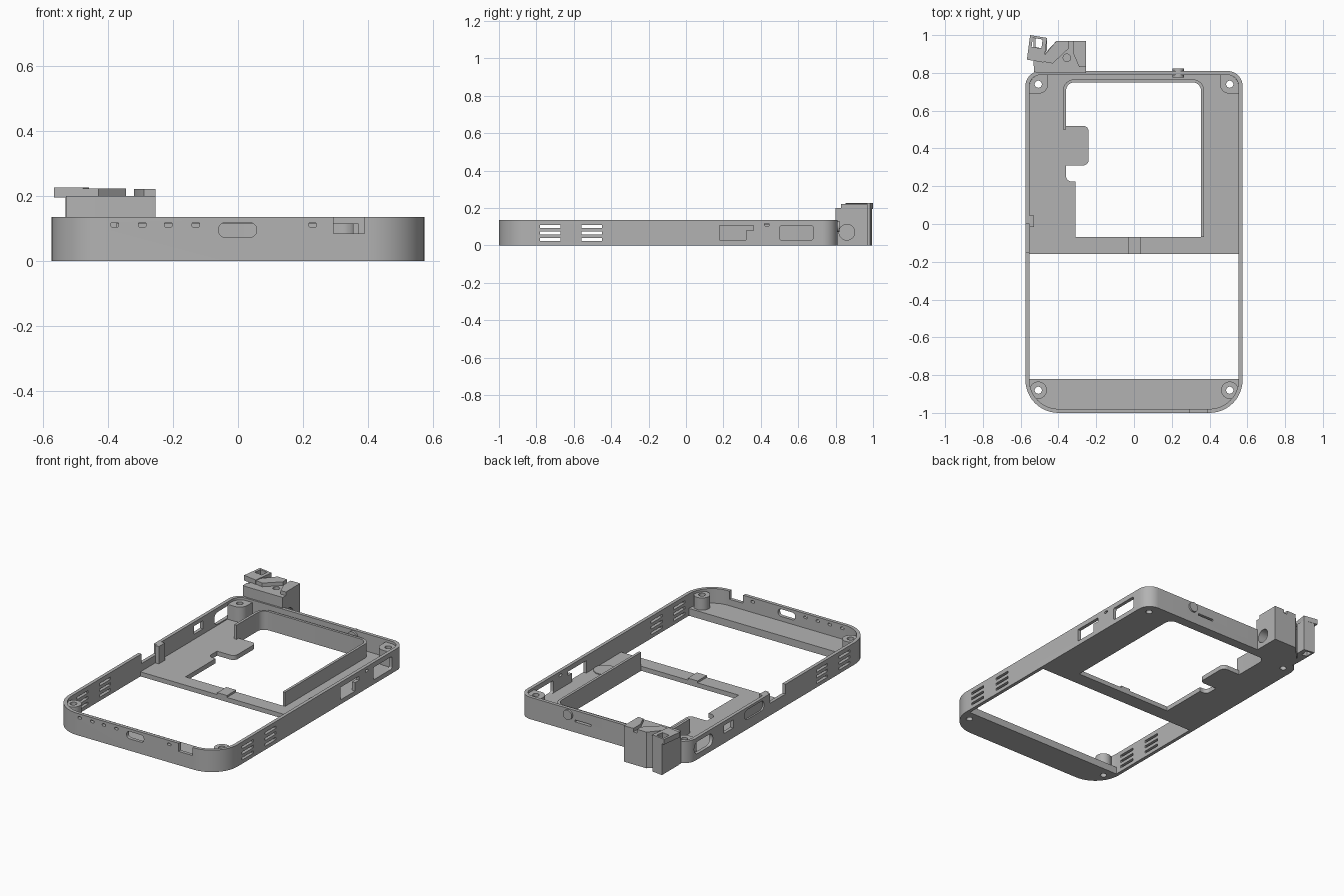
import bpy, bmesh
from math import sin, cos, pi, radians
from mathutils import Vector

if "Cube" in bpy.data.objects:
    bpy.data.objects.remove(bpy.data.objects["Cube"], do_unlink=True)

GREY = (0.45, 0.45, 0.45, 1)
mat = bpy.data.materials.new("plain grey")
mat.use_nodes = True
mat.diffuse_color = GREY
mat.node_tree.nodes["Principled BSDF"].inputs["Base Color"].default_value = GREY


def fillet(points, seg=8):
    """Closed outline; a third number on a point rounds that square corner."""
    out = []
    for i, pt in enumerate(points):
        p = Vector(pt[:2])
        if len(pt) < 3:
            out.append(p)
            continue
        a = (Vector(points[i - 1][:2]) - p).normalized()
        b = (Vector(points[(i + 1) % len(points)][:2]) - p).normalized()
        for k in range(seg + 1):
            t = k * pi / 2 / seg
            out.append(p + (a + b - b * cos(t) - a * sin(t)) * pt[2])
    return out


def rect(u0, u1, v0, v1, r=0):
    corners = [(u0, v0), (u1, v0), (u1, v1), (u0, v1)]
    return fillet([c + (r,) for c in corners] if r else corners)


def circle(u, v, r, n=24):
    return [Vector((u + r * cos(2 * pi * k / n), v + r * sin(2 * pi * k / n))) for k in range(n)]


def finish(mesh):
    mesh.shade_smooth()
    mesh.set_sharp_from_angle(angle=radians(30))


def prism(name, loops, lo, hi, axis="z"):
    """Extrude outlines (inner outlines become holes) along an axis."""
    cu = bpy.data.curves.new(name, "CURVE")
    cu.dimensions, cu.fill_mode, cu.extrude = "2D", "BOTH", (hi - lo) / 2
    for loop in loops:
        s = cu.splines.new("POLY")
        s.points.add(len(loop) - 1)
        for sp, p in zip(s.points, loop):
            sp.co = (p[0], p[1], 0, 1)
        s.use_cyclic_u = True
    tmp = bpy.data.objects.new(name, cu)
    bpy.context.collection.objects.link(tmp)
    mesh = bpy.data.meshes.new_from_object(tmp.evaluated_get(bpy.context.evaluated_depsgraph_get()))
    bpy.data.objects.remove(tmp)
    bpy.data.curves.remove(cu)
    bm = bmesh.new()
    bm.from_mesh(mesh)
    bmesh.ops.remove_doubles(bm, verts=bm.verts, dist=1e-5)
    for v in bm.verts:
        x, y, z = v.co
        z += (lo + hi) / 2
        v.co = {"z": (x, y, z), "x": (z, x, y), "y": (x, z, y)}[axis]
    bmesh.ops.recalc_face_normals(bm, faces=bm.faces)
    bm.to_mesh(mesh)
    bm.free()
    mesh.materials.clear()
    mesh.materials.append(mat)
    finish(mesh)
    obj = bpy.data.objects.new(name, mesh)
    bpy.context.collection.objects.link(obj)
    return obj


def carve(target, loops, lo, hi, axis):
    """Cut extruded outlines out of a part."""
    cutter = prism("cutter", loops, lo, hi, axis)
    mod = target.modifiers.new("cut", "BOOLEAN")
    mod.operation, mod.solver, mod.object = "DIFFERENCE", "EXACT", cutter
    mesh = bpy.data.meshes.new_from_object(target.evaluated_get(bpy.context.evaluated_depsgraph_get()))
    target.modifiers.clear()
    target.data = mesh
    bpy.data.objects.remove(cutter)
    finish(mesh)


W, BACK, FRONT, T, H = 0.575, 0.81, -1.0, 0.021, 0.135
FLOOR = 0.028


def case_outline(inset):
    x, y0, y1 = W - inset, FRONT + inset, BACK - inset
    rf, rb = 0.175 - inset, 0.08 - inset
    return fillet([(-x, y0, rf), (x, y0, rf), (x, y1, rb), (-x, y1, rb)], 12)


# Outer wall of the case
frame = prism("case_wall", [case_outline(0), case_outline(T)], 0, H)

# Vent slots through both long sides
vents = [rect(y, y + 0.11, z, z + 0.015) for y in (-0.78, -0.56) for z in (0.023, 0.058, 0.093)]
carve(frame, vents, -0.7, 0.7, "x")

# Ports on the +x side
step_port = fillet([(0.18, 0.028), (0.32, 0.028), (0.32, 0.08), (0.36, 0.08), (0.36, 0.105), (0.18, 0.105)])
carve(frame, [step_port, rect(0.5, 0.68, 0.028, 0.105, 0.012), rect(0.42, 0.445, 0.103, 0.118, 0.006)],
      0.5, 0.7, "x")

# Ports and open notch on the -x side, then the shallow button recess
carve(frame, [rect(0.56, 0.74, 0.035, 0.11, 0.034), rect(0.36, 0.45, 0.06, 0.11),
              rect(-0.15, 0.0, 0.075, 0.2)], -0.7, -0.5, "x")
carve(frame, [rect(0.06, 0.25, 0.06, 0.12, 0.028)], -0.7, -0.565, "x")

# Front openings
holes = [rect(x - 0.012, x + 0.012, 0.104, 0.119, 0.006) for x in (-0.38, -0.295, -0.215, -0.13, 0.23)]
carve(frame, holes + [rect(-0.06, 0.057, 0.073, 0.118, 0.02), rect(0.295, 0.39, 0.085, 0.2)],
      -1.1, -0.93, "y")

# Thin groove in the back wall
carve(frame, [rect(0.08, 0.19, 0.065, 0.077)], 0.75, 0.9, "y")

# Floor plates with screw holes
xi, yb, yf = W - T, BACK - T, FRONT + T
SCREW_X, SCREW_B, SCREW_F = 0.507, 0.74, -0.88
window = fillet([(-0.31, -0.07), (0.355, -0.07), (0.355, 0.75, 0.045), (-0.36, 0.75, 0.045),
                 (-0.36, 0.52), (-0.24, 0.52, 0.03), (-0.24, 0.31, 0.03), (-0.36, 0.31),
                 (-0.36, 0.225, 0.03), (-0.31, 0.225)])
back_edge = fillet([(-xi, -0.16), (xi, -0.16), (xi, yb, 0.08 - T), (-xi, yb, 0.08 - T)], 12)
front_edge = fillet([(-xi, yf, 0.175 - T), (xi, yf, 0.175 - T), (xi, -0.82), (-xi, -0.82)], 12)


def screws(y):
    return [circle(s * SCREW_X, y, 0.019) for s in (-1, 1)]


prism("back_floor", [back_edge, window] + screws(SCREW_B), 0, FLOOR)
prism("front_floor", [front_edge] + screws(SCREW_F), 0, 0.045)

# Screw bosses in the four corners
for s, side in ((-1, "right"), (1, "left")):
    corner = fillet([(s * 0.455, 0.69, 0.05), (s * xi, 0.69), (s * xi, yb, 0.08 - T), (s * 0.455, yb)])
    prism("back_boss_" + side, [corner, circle(s * SCREW_X, SCREW_B, 0.019)], FLOOR, 0.12)
    prism("front_boss_" + side, [circle(s * SCREW_X, SCREW_F, 0.046),
                                 circle(s * SCREW_X, SCREW_F, 0.019)], 0.045, 0.12)

# Upright rib around the window
rib = fillet([(0.371, -0.07), (0.371, 0.766, 0.06), (-0.376, 0.766, 0.06), (-0.376, 0.5),
              (-0.36, 0.5), (-0.36, 0.75, 0.045), (0.355, 0.75, 0.045), (0.355, -0.07)])
prism("window_rib", [rib], FLOOR, 0.115)

# Small floor details
prism("round_pad", [circle(0.489, 0.092, 0.064, 32)], FLOOR, FLOOR + 0.005)
prism("bridge_tab", [rect(-0.03, 0.037, -0.16, -0.07)], FLOOR, 0.04)
prism("button_post", [rect(-xi, -0.53, -0.015, 0.045)], FLOOR, H)

# Round knob in the back wall
prism("back_knob", [circle(0.235, 0.1, 0.03)], 0.775, 0.822, "y")

# Corner block behind the case
block = prism("corner_block", [fillet([(-0.5, 0.8), (-0.255, 0.8), (-0.255, 0.97), (-0.41, 0.97),
                                       (-0.53, 0.84), (-0.53, 0.805)])], 0, 0.2)
carve(block, [circle(0.86, 0.07, 0.042)], -0.35, -0.2, "x")
carve(block, [circle(-0.355, 0.88, 0.02)], 0.15, 0.3, "z")
prism("block_ridge", [fillet([(-0.5, 0.862), (-0.43, 0.85), (-0.345, 0.93), (-0.345, 0.97),
                              (-0.41, 0.97)])], 0.2, 0.223)
prism("block_pad", [fillet([(-0.32, 0.9), (-0.29, 0.83), (-0.255, 0.83), (-0.255, 0.97),
                            (-0.32, 0.97)])], 0.2, 0.222)

# Slanted clip with a square hole through it
prism("clip_top", [fillet([(-0.567, 0.87), (-0.55, 1.0), (-0.46, 0.985), (-0.478, 0.855)]),
                   fillet([(-0.542, 0.937), (-0.536, 0.985), (-0.484, 0.977), (-0.49, 0.93)])], 0.195, 0.227)
prism("clip_stem", [fillet([(-0.532, 0.835), (-0.532, 0.995), (-0.46, 0.985), (-0.46, 0.92)]),
                    fillet([(-0.522, 0.937), (-0.522, 0.983), (-0.484, 0.977), (-0.49, 0.93)])], 0.0, 0.195)
